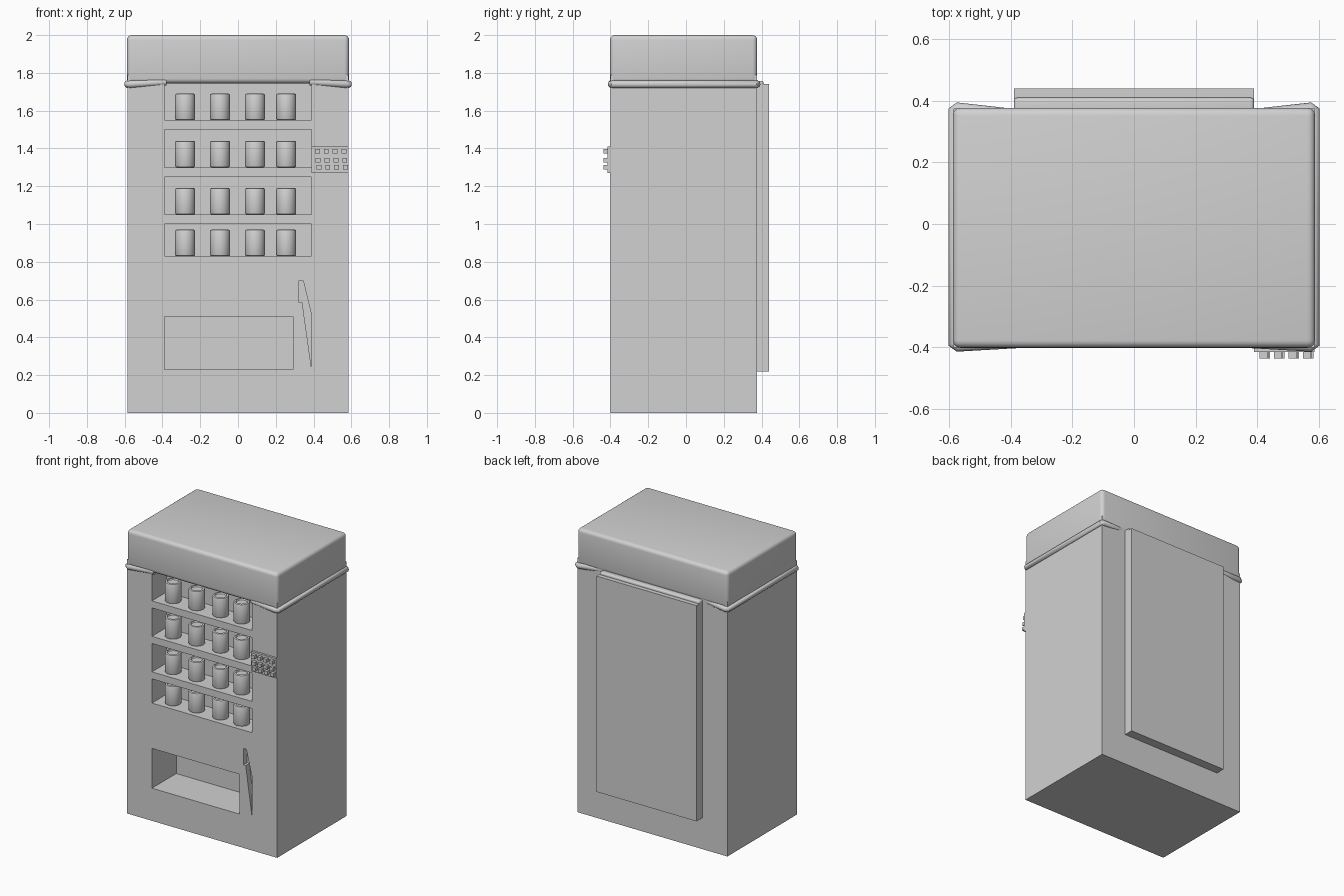
import bpy, bmesh
from mathutils import Vector

if "Cube" in bpy.data.objects:
    bpy.data.objects.remove(bpy.data.objects["Cube"])

grey = bpy.data.materials.new("light_grey")
grey.use_nodes = True
grey.diffuse_color = (0.64, 0.64, 0.64, 1)
grey.node_tree.nodes["Principled BSDF"].inputs["Base Color"].default_value = (0.64, 0.64, 0.64, 1)


def finish(name, bm):
    bmesh.ops.recalc_face_normals(bm, faces=bm.faces)
    mesh = bpy.data.meshes.new(name)
    bm.to_mesh(mesh)
    bm.free()
    mesh.materials.append(grey)
    obj = bpy.data.objects.new(name, mesh)
    bpy.context.collection.objects.link(obj)
    return obj


def activate(obj):
    bpy.ops.object.select_all(action='DESELECT')
    obj.select_set(True)
    bpy.context.view_layer.objects.active = obj


def smooth(obj):
    activate(obj)
    bpy.ops.object.shade_smooth_by_angle(angle=0.7)


def box(name, x, y, z, bevel=0.0):
    """Box from (min, max) ranges, with optional rounded edges."""
    bm = bmesh.new()
    bmesh.ops.create_cube(bm, size=1)
    for v in bm.verts:
        v.co = Vector(r[0] if c < 0 else r[1] for c, r in zip(v.co, (x, y, z)))
    if bevel:
        bmesh.ops.bevel(bm, geom=bm.edges[:], offset=bevel, segments=4,
                        profile=0.5, affect='EDGES')
    obj = finish(name, bm)
    if bevel:
        smooth(obj)
    return obj


def prism(name, outline, y0, y1):
    """Front-view outline extruded along y."""
    bm = bmesh.new()
    face = bm.faces.new([bm.verts.new((x, y0, z)) for x, z in outline])
    out = bmesh.ops.extrude_face_region(bm, geom=[face])
    moved = [g for g in out["geom"] if isinstance(g, bmesh.types.BMVert)]
    bmesh.ops.translate(bm, verts=moved, vec=(0, y1 - y0, 0))
    return finish(name, bm)


def carve(target, cutter):
    cutter.hide_render = True
    activate(target)
    mod = target.modifiers.new("cut", 'BOOLEAN')
    mod.operation = 'DIFFERENCE'
    mod.solver = 'EXACT'
    mod.object = cutter
    bpy.ops.object.modifier_apply(modifier=mod.name)
    bpy.data.objects.remove(cutter)


FRONT, BACK = -0.40, 0.375
WINDOW = 0.39

# Cabinet with display window, pickup bay and coin slot
cabinet = box("cabinet", (-0.585, 0.585), (FRONT, BACK), (0, 1.79))
carve(cabinet, box("window_cutter", (-WINDOW, WINDOW), (-0.5, -0.24), (0.79, 1.765)))
carve(cabinet, box("bay_cutter", (-WINDOW, 0.29), (-0.5, -0.13), (0.23, 0.51)))
slot = [(0.323, 0.70), (0.345, 0.70), (0.39, 0.515), (0.39, 0.23), (0.34, 0.585), (0.323, 0.585)]
carve(cabinet, prism("slot_cutter", slot, -0.5, -0.36))

# Rounded top cap
box("top_cap", (-0.588, 0.588), (FRONT - 0.002, BACK + 0.002), (1.745, 2.0), 0.025)

# Flared lip wrapping each side, tapering out on front and back
for side, label in ((1, "left"), (-1, "right")):
    path = [(0.38, -0.383, 1.752), (0.57, -0.395, 1.74), (0.585, -0.385, 1.74),
            (0.585, 0.365, 1.74), (0.57, 0.375, 1.74), (0.42, 0.357, 1.75)]
    curve = bpy.data.curves.new(label + "_lip", 'CURVE')
    curve.dimensions = '3D'
    curve.bevel_depth = 0.02
    curve.bevel_resolution = 3
    curve.use_fill_caps = True
    spline = curve.splines.new('POLY')
    spline.points.add(len(path) - 1)
    for point, (x, y, z) in zip(spline.points, path):
        point.co = (side * x, y, z, 1)
    curve.materials.append(grey)
    lip = bpy.data.objects.new(label + "_lip", curve)
    bpy.context.collection.objects.link(lip)
    activate(lip)
    bpy.ops.object.convert(target='MESH')
    smooth(bpy.context.view_layer.objects.active)

# Back panel with the lip bulging over it
box("back_panel", (-WINDOW, WINDOW), (BACK - 0.01, 0.44), (0.22, 1.74))
box("back_lip", (-WINDOW, WINDOW), (0.35, 0.41), (1.72, 1.758), 0.012)


def can(name, x, z):
    """Drink can with a rounded shoulder and a sunken lid."""
    bm = bmesh.new()
    bmesh.ops.create_cone(bm, cap_ends=True, segments=24, radius1=0.053,
                          radius2=0.053, depth=0.14)
    bmesh.ops.translate(bm, verts=bm.verts, vec=(x, -0.322, z + 0.07))
    rims = [e for e in bm.edges if abs(e.verts[0].co.z - e.verts[1].co.z) < 0.001]
    bmesh.ops.bevel(bm, geom=rims, offset=0.008, segments=2, profile=0.5, affect='EDGES')
    bm.normal_update()
    lid = max(bm.faces, key=lambda f: f.calc_center_median().z)
    bmesh.ops.inset_region(bm, faces=[lid], thickness=0.006)
    bmesh.ops.inset_region(bm, faces=[lid], thickness=0.004, depth=-0.008)
    smooth(finish(name, bm))


# Shelves and cans
for row, (top, thick) in enumerate(((1.55, 0.05), (1.30, 0.05), (1.05, 0.05), (0.83, 0.04))):
    box(f"shelf_{row + 1}", (-WINDOW, WINDOW), (FRONT - 0.001, -0.235), (top - thick, top))
    for col, x in enumerate((-0.28, -0.095, 0.09, 0.255)):
        can(f"can_{row + 1}_{col + 1}", x, top)

# Keypad with three rows of buttons
box("keypad", (WINDOW, 0.585), (-0.415, FRONT + 0.005), (1.27, 1.41))
for row, z in enumerate((1.385, 1.338, 1.30)):
    for col in range(4):
        x = 0.42 + 0.047 * col + 0.004 * row
        box(f"button_{row + 1}_{col + 1}", (x - 0.013, x + 0.013),
            (-0.437, -0.41), (z - 0.012, z + 0.012))
